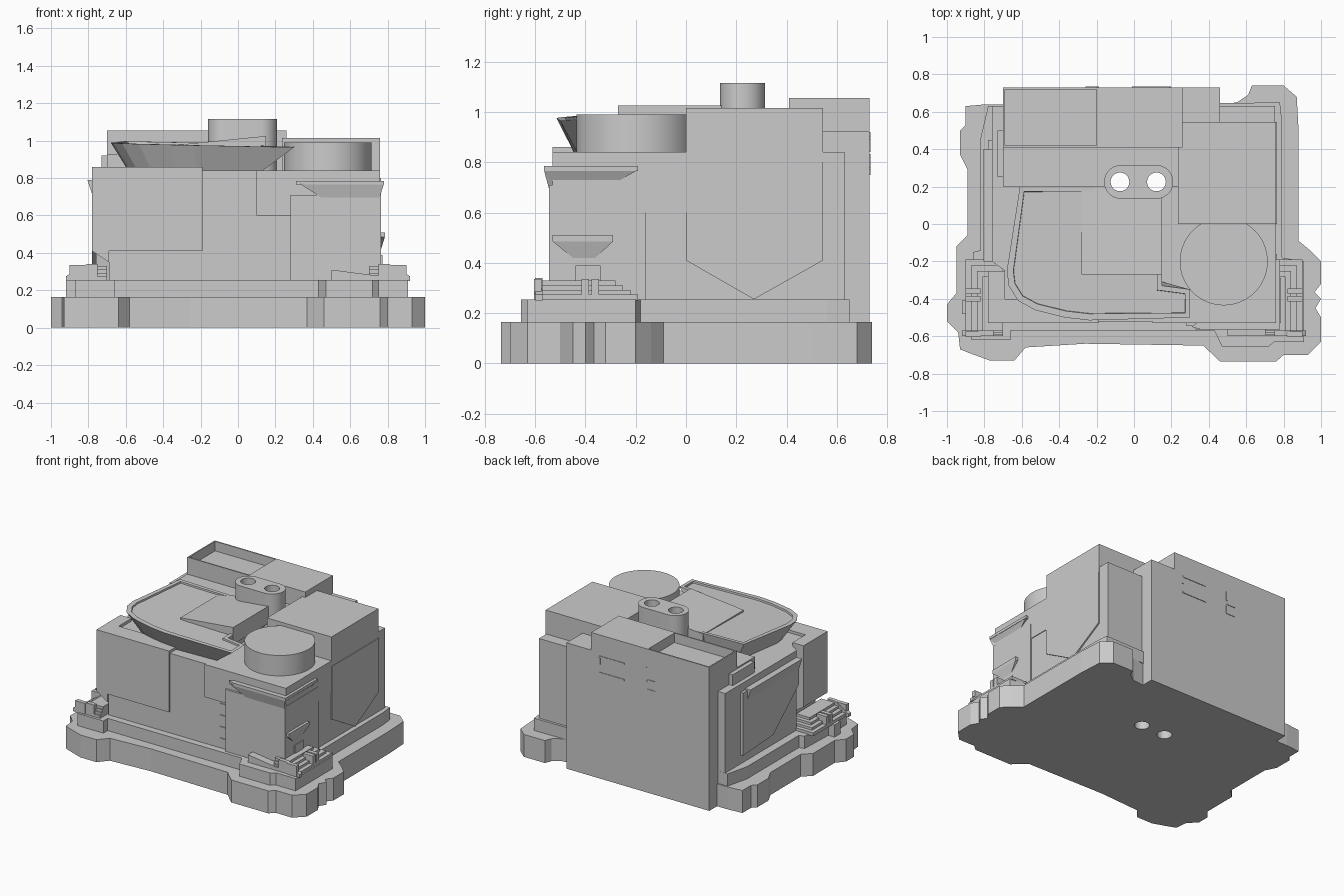
import bpy, bmesh, math
from mathutils import Vector

cube = bpy.data.objects.get("Cube")
if cube:
    bpy.data.objects.remove(cube, do_unlink=True)

GREY = (0.6, 0.6, 0.6, 1)
mat = bpy.data.materials.new("plain grey")
mat.use_nodes = True
mat.diffuse_color = GREY
bsdf = next(n for n in mat.node_tree.nodes if n.type == 'BSDF_PRINCIPLED')
bsdf.inputs["Base Color"].default_value = GREY


def finish(name, bm):
    bmesh.ops.recalc_face_normals(bm, faces=bm.faces)
    me = bpy.data.meshes.new(name)
    bm.to_mesh(me)
    bm.free()
    me.materials.append(mat)
    ob = bpy.data.objects.new(name, me)
    bpy.context.collection.objects.link(ob)
    return ob


def loft(name, low, high, inset=0):
    """Closed solid between two matching rings of 3D points."""
    bm = bmesh.new()
    a = [bm.verts.new(p) for p in low]
    b = [bm.verts.new(p) for p in high]
    bm.faces.new(a[::-1])
    top = bm.faces.new(b)
    for i in range(len(a)):
        j = (i + 1) % len(a)
        bm.faces.new((a[i], a[j], b[j], b[i]))
    bmesh.ops.recalc_face_normals(bm, faces=bm.faces)
    if inset:
        bmesh.ops.inset_region(bm, faces=[top], thickness=inset)
        bmesh.ops.inset_region(bm, faces=[top], thickness=0.002, depth=-0.012)
    return finish(name, bm)


def slab(name, pts, z0, z1):
    return loft(name, [(x, y, z0) for x, y in pts], [(x, y, z1) for x, y in pts])


def box(name, x0, x1, y0, y1, z0, z1):
    return slab(name, [(x0, y0), (x1, y0), (x1, y1), (x0, y1)], z0, z1)


def side_plate(name, pts, x0, x1):
    return loft(name, [(x0, y, z) for y, z in pts], [(x1, y, z) for y, z in pts])


def hull(name, pts):
    bm = bmesh.new()
    for p in pts:
        bm.verts.new(p)
    bmesh.ops.convex_hull(bm, input=bm.verts)
    return finish(name, bm)


def circle(cx, cy, r, n=48, a0=0, a1=360):
    full = a1 - a0 == 360
    return [(cx + r * math.cos(t), cy + r * math.sin(t)) for t in
            (math.radians(a0 + (a1 - a0) * i / (n if full else n - 1)) for i in range(n))]


def smooth(ob):
    bpy.ops.object.select_all(action='DESELECT')
    ob.select_set(True)
    bpy.context.view_layer.objects.active = ob
    bpy.ops.object.shade_smooth_by_angle(angle=math.radians(30))


# Scalloped ground base
base = slab("ground_base", [
    (-1, -.52), (-.94, -.58), (-.93, -.67), (-.88, -.69), (-.77, -.73), (-.64, -.73),
    (-.58, -.66), (-.26, -.64), (.37, -.65), (.46, -.735), (.76, -.735), (.8, -.7),
    (.93, -.7), (1, -.63), (1, -.5), (.97, -.45), (1, -.4), (.965, -.365), (1, -.32),
    (1, -.2), (.94, -.14), (.88, -.09), (.88, .5), (.87, .68), (.8, .74), (.63, .74),
    (.61, .69), (.55, .65), (.46, .64), (-.79, .64), (-.9, .63), (-.9, .53), (-.93, .5),
    (-.93, .37), (-.89, .29), (-.89, -.06), (-.95, -.12), (-.95, -.37), (-1, -.43)],
    0, .165)

# Terrace around the walls
terrace = slab("terrace", [
    (-.87, -.62), (-.66, -.62), (-.66, -.57), (.43, -.57), (.47, -.655), (.72, -.655),
    (.75, -.63), (.91, -.63), (.91, -.2), (.79, -.18), (.79, .56), (.78, .65),
    (-.78, .63), (-.82, .46), (-.82, -.14), (-.86, -.15), (-.87, -.41), (-.92, -.41),
    (-.92, -.48), (-.87, -.48)], .165, .255)

# Main walls and roof blocks
body = slab("main_walls", [
    (-.69, -.52), (.755, -.52), (.755, .63), (-.76, .63), (-.76, -.2), (-.69, -.25)],
    .165, .84)
box("overhanging_front_bay", -.78, -.69, -.53, -.25, .41, .86)
box("front_bay_panel", -.78, -.19, -.53, -.4, .41, .86)
hull("bay_bracket", [(-.78, -.53, .41), (-.69, -.53, .41), (-.69, -.53, .35),
                     (-.78, -.25, .41), (-.69, -.25, .41), (-.69, -.25, .35)])
box("corner_wing", .28, .765, -.545, -.16, .165, .71)
box("corner_upper_wall", .1, .76, -.53, 0, .6, .84)
box("east_roof_block", .235, .76, 0, .545, .7, 1.015)
roof_mid = box("middle_roof_block", -.7, .26, .2, .42, .7, .93)
box("roof_side_step", -.73, -.6, .25, .5, .8, .92)

# Tall rear block with a sunken roof on one half
box("rear_block", -.7, .26, .41, .73, 0, .985)
box("rear_low_block", .26, .46, .545, .73, 0, .925)
box("rear_high_roof", -.2, .26, .41, .73, .9, 1.055)
box("parapet_side", -.7, -.69, .41, .73, .9, 1.055)
box("parapet_front", -.7, -.2, .41, .42, .9, 1.055)
box("parapet_back", -.7, -.2, .72, .73, .9, 1.055)

# Round roof drum
drum = slab("round_drum", circle(.48, -.2, .235, 64), .8, .99)
smooth(drum)

# Flared canopy with a raised rim
outline = [(-.61, .2), (-.68, -.25), (-.67, -.33), (-.62, -.41), (-.53, -.46), (-.37, -.5),
           (-.24, -.515), (.3, -.5), (.3, -.35), (.15, -.33), (.15, .2)]
canopy = loft("canopy",
              [(min(-.1 + (x + .1) * .83, .12), -.02 + (y + .02) * .85, .83) for x, y in outline],
              [(x, y, .985 - .02 * (x + .7) + .02 * (y + .5)) for x, y in outline], inset=.035)
ramp = hull("canopy_ramp", [(x, y, z) for y in (-.27, .2)
                            for x, z in ((-.28, .9), (-.28, .982), (.15, .9), (.15, 1.025))])

# Twin flue chimney
chimney = slab("chimney", circle(.12, .225, .09, 20, -90, 90)
               + circle(-.07, .225, .09, 20, 90, 270), .8, 1.115)
smooth(chimney)

# Flues run all the way through
flues = [slab("flue_cutter", circle(x, .225, .05, 32), -.1, 1.3) for x in (-.075, .12)]
for ob in (base, terrace, body, roof_mid, canopy, ramp, chimney):
    bpy.context.view_layer.objects.active = ob
    for flue in flues:
        mod = ob.modifiers.new("flue", 'BOOLEAN')
        mod.operation = 'DIFFERENCE'
        mod.solver = 'EXACT'
        mod.object = flue
        bpy.ops.object.modifier_apply(modifier=mod.name)
for flue in flues:
    bpy.data.objects.remove(flue, do_unlink=True)

# Corner awning, front and side drops
hull("awning_top", [(x, y, z) for z in (.765, .785)
                    for x, y in ((.31, -.55), (.36, -.565), (.78, -.565), (.78, -.19), (.7, -.19))])
hull("awning_front_drop", [(.33, -.565, .77), (.78, -.565, .77), (.53, -.53, .64),
                           (.74, -.53, .64), (.33, -.53, .77), (.76, -.53, .77)])
hull("awning_side_drop", [(.78, -.565, .77), (.78, -.19, .77), (.76, -.54, .73),
                          (.76, -.26, .73), (.74, -.54, .77), (.74, -.2, .77)])

# Pointed plates on the side walls
side_plate("east_wall_plate", [(0, .8), (0, .41), (.27, .255), (.545, .41), (.545, .8)], .75, .765)
side_plate("west_wall_plate", [(-.2, .78), (-.2, .6), (.1, .34), (.45, .32), (.45, .78)], -.78, -.75)
hull("west_awning", [(-.805, -.2, .79), (-.805, .4, .79), (-.75, -.2, .79),
                     (-.75, .4, .79), (-.775, -.2, .7), (-.775, .4, .7)])

# East doorway and its hood
box("door_plate", .76, .772, -.44, -.34, .255, .39)
box("door_hood_top", .76, .785, -.53, -.29, .485, .51)
hull("door_hood", [(.785, -.53, .485), (.785, -.29, .485), (.76, -.53, .485),
                   (.76, -.29, .485), (.765, -.45, .42), (.765, -.36, .42)])

# Porch steps on both sides, with posts
for side, label in ((1, "east"), (-1, "west")):
    for i in range(4):
        xs = sorted((side * .7, side * (.9 - .03 * i)))
        box(f"{label}_step_{i + 1}", *xs, -.6 + .01 * i, -.19 - .03 * i, .25, .275 + .018 * i)
    for y in (-.59, -.4, -.36):
        xs = sorted((side * .82, side * .9))
        box(f"{label}_post", *xs, y - .015, y + .015, .25, .335)
    hull(f"{label}_rail", [(side * x, y, z) for y in (-.6, -.57)
                           for x, z in ((.75, .25), (.75, .34), (.81, .34), (.92, .275), (.92, .25))])
hull("front_ramp", [(x, y, z) for y in (-.6, -.54)
                    for x, z in ((.5, .25), (.5, .31), (.73, .28), (.73, .25))])
box("front_porch_ledge", .5, .75, -.6, -.54, .25, .28)

# Slits on the rear wall and rungs on the front wall
for x0, x1, z in ((-.01, .19, .89), (-.01, .19, .77), (-.26, -.2, .82), (-.26, -.2, .75)):
    box("rear_slit", x0, x1, .728, .734, z, z + .012)
for x, z0, z1 in ((.185, .84, .89), (-.2, .85, .92), (-.2, .75, .82)):
    box("rear_slit_upright", x, x + .012, .728, .734, z0, z1)
for i in range(5):
    box("front_rung", .22, .28, -.526, -.518, .32 + .085 * i, .33 + .085 * i)
